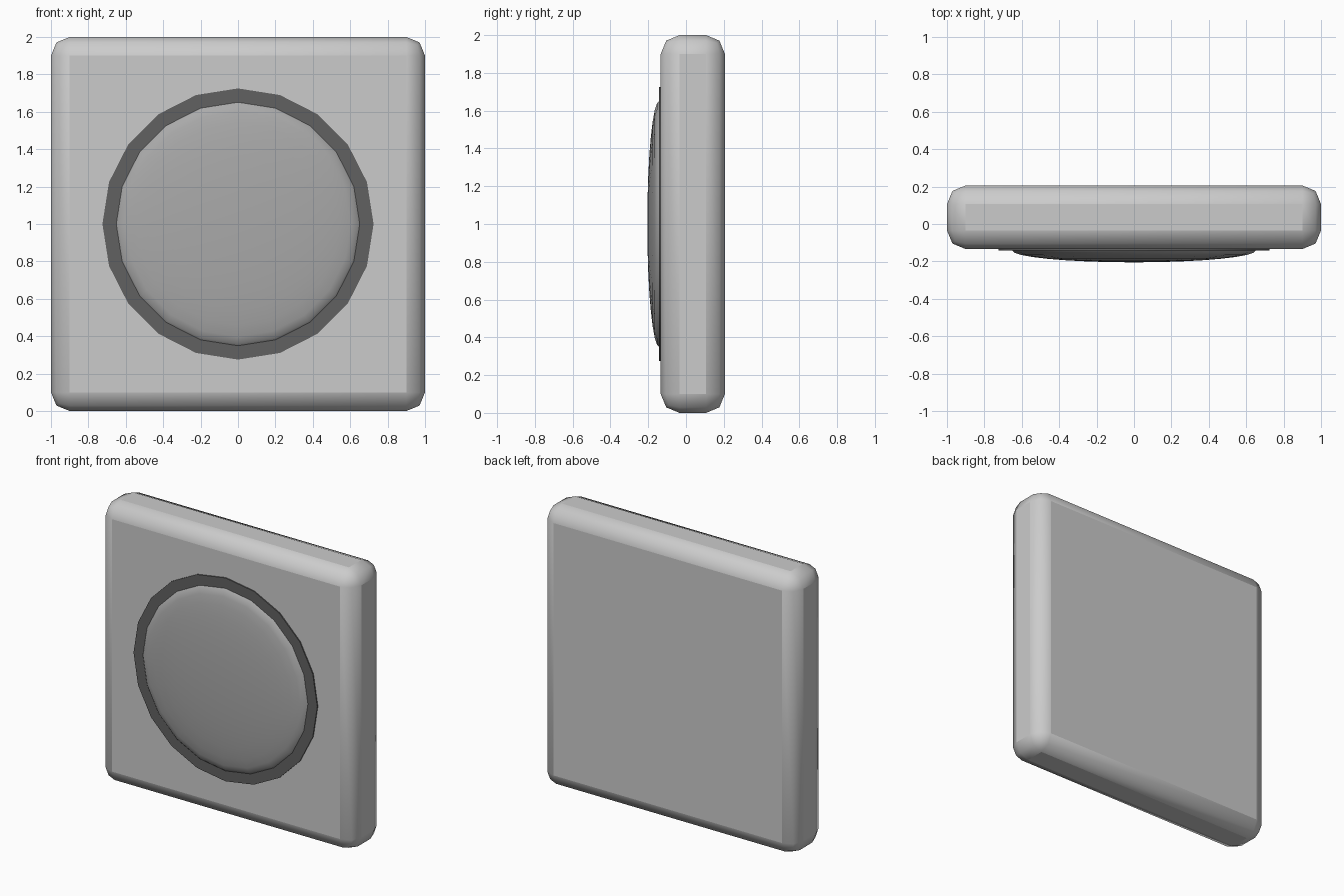
import bpy
from math import radians

if "Cube" in bpy.data.objects:
    bpy.data.objects.remove(bpy.data.objects["Cube"])


def finish(obj, name, shade=None, angle=30):
    """Name a part, apply its scale and rotation, smooth it and tint it."""
    obj.name = name
    bpy.ops.object.transform_apply(location=False, rotation=True, scale=True)
    bpy.ops.object.shade_smooth_by_angle(angle=radians(angle))
    if shade is not None:
        mat = bpy.data.materials.new(name + "_grey")
        mat.diffuse_color = (shade, shade, shade, 1)
        mat.use_nodes = True
        mat.node_tree.nodes["Principled BSDF"].inputs["Base Color"].default_value = mat.diffuse_color
        obj.data.materials.append(mat)
    return obj


# Square plate with softly bevelled edges
bpy.ops.mesh.primitive_cube_add(size=1, location=(0, 0.036, 1))
plate = bpy.context.object
plate.scale = (2, 0.34, 2)
finish(plate, "wall_plate")
bevel = plate.modifiers.new("rounded_edges", 'BEVEL')
bevel.width = 0.1
bevel.segments = 2
bpy.ops.object.modifier_move_to_index(modifier=bevel.name, index=0)

# Thin dark 20-sided ring disc, just proud of the plate
bpy.ops.mesh.primitive_cylinder_add(vertices=20, radius=0.725, depth=0.06,
                                    location=(0, -0.112, 1),
                                    rotation=(radians(90), 0, 0))
finish(bpy.context.object, "trim_ring", 0.12)

# Shallow domed button filling the ring
bpy.ops.mesh.primitive_uv_sphere_add(segments=20, ring_count=16, radius=1,
                                     location=(0, -0.141, 1),
                                     rotation=(radians(90), 0, 0))
button = bpy.context.object
button.scale = (0.652, 0.652, 0.064)
finish(button, "domed_button", 0.4, 40)
